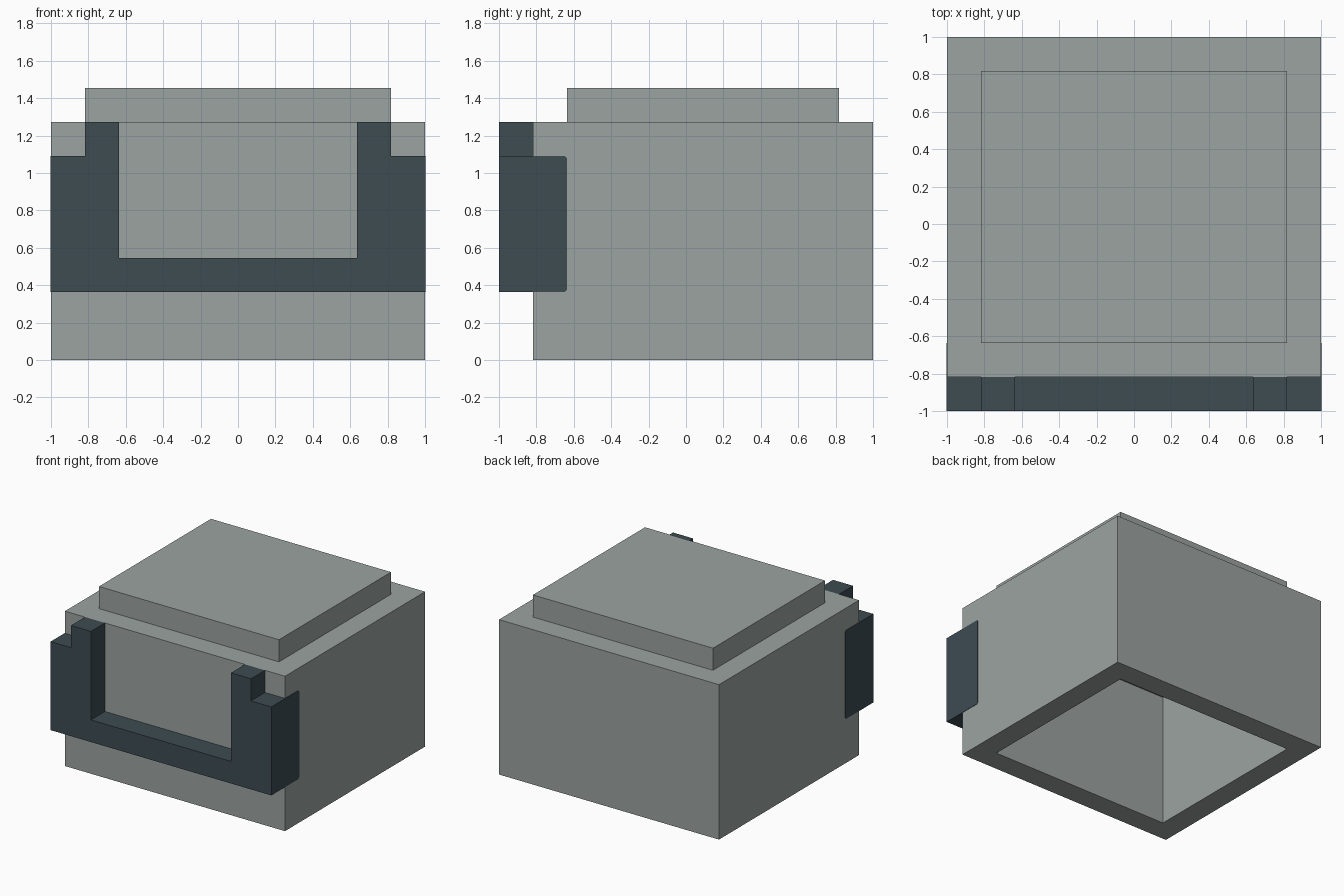
import bpy, bmesh

cube = bpy.data.objects.get("Cube")
if cube:
    bpy.data.objects.remove(cube, do_unlink=True)

U = 2 / 11  # module: the width is eleven units


def material(name, rgb):
    m = bpy.data.materials.new(name)
    m.use_nodes = True
    m.diffuse_color = (*rgb, 1)
    bsdf = next(n for n in m.node_tree.nodes if n.type == 'BSDF_PRINCIPLED')
    bsdf.inputs["Base Color"].default_value = (*rgb, 1)
    return m


grey = material("pale grey", (0.33, 0.37, 0.355))
slate = material("dark slate", (0.047, 0.072, 0.083))


def finish(name, bm, mat):
    bmesh.ops.recalc_face_normals(bm, faces=bm.faces)
    me = bpy.data.meshes.new(name)
    bm.to_mesh(me)
    bm.free()
    me.materials.append(mat)
    ob = bpy.data.objects.new(name, me)
    bpy.context.collection.objects.link(ob)
    return ob


def prism(points, offset):
    """Extrude a flat outline along an offset."""
    bm = bmesh.new()
    face = bm.faces.new([bm.verts.new(p) for p in points])
    ext = bmesh.ops.extrude_face_region(bm, geom=[face], use_keep_orig=True)
    verts = [g for g in ext["geom"] if isinstance(g, bmesh.types.BMVert)]
    bmesh.ops.translate(bm, verts=verts, vec=offset)
    return bm


def slab(x, y0, y1, z0, z1):
    outline = [(-x, y0, z0), (x, y0, z0), (x, y1, z0), (-x, y1, z0)]
    return prism(outline, (0, 0, z1 - z0))


# Body: a box hollowed from below, with walls one unit thick
body = slab(1, -4.5 * U, 1, 0, 7 * U)
bottom = min(body.faces, key=lambda f: f.calc_center_median().z)
bmesh.ops.recalc_face_normals(body, faces=body.faces)
bmesh.ops.inset_region(body, faces=[bottom], thickness=U, use_even_offset=True)
rim = bottom.verts[:]
ext = bmesh.ops.extrude_face_region(body, geom=[bottom])
verts = [g for g in ext["geom"] if isinstance(g, bmesh.types.BMVert)]
bmesh.ops.translate(body, verts=verts, vec=(0, 0, 6 * U))
if bottom.is_valid:
    bmesh.ops.delete(body, geom=[bottom], context='FACES_ONLY')
finish("body", body, grey)

# Raised top
finish("raised_top", slab(4.5 * U, -3.5 * U, 4.5 * U, 7 * U, 8 * U), grey)

# Front band: stepped U-shaped outline, mirrored and extruded
half = [(5.5, 2), (5.5, 6), (4.5, 6), (4.5, 7), (3.5, 7), (3.5, 3)]
outline = half + [(-x, z) for x, z in reversed(half)]
band = prism([(x * U, -1, z * U) for x, z in outline], (0, U, 0))
finish("front_band", band, slate)

# Thin side wraps with clipped rear corners
c = 0.012
y0, y1, z0, z1 = -1, -3.5 * U, 2 * U, 6 * U
wrap = [(y0, z0), (y1 - c, z0), (y1, z0 + c), (y1, z1 - c), (y1 - c, z1), (y0, z1)]
for side, name in ((1, "left_wrap"), (-1, "right_wrap")):
    bm = prism([(side * 0.999, y, z) for y, z in wrap], (side * 0.004, 0, 0))
    finish(name, bm, slate)
